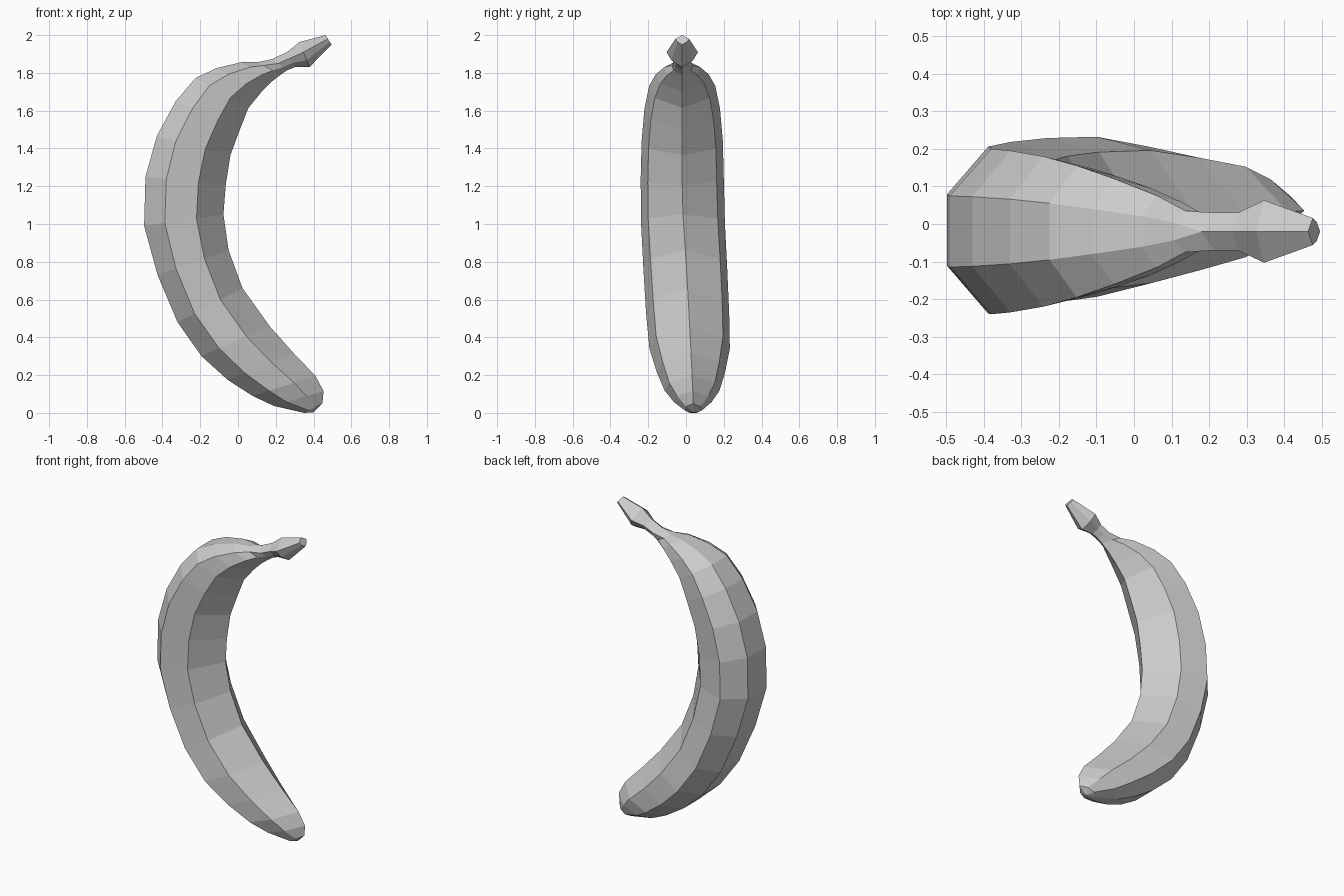
import bpy
import bmesh
from mathutils import Vector

# Remove the default cube
default_cube = bpy.data.objects.get("Cube")
if default_cube:
    bpy.data.objects.remove(default_cube, do_unlink=True)

# Material
skin = bpy.data.materials.new("plain_grey")
skin.use_nodes = True
grey = (0.6, 0.6, 0.6, 1.0)
skin.diffuse_color = grey
skin.node_tree.nodes["Principled BSDF"].inputs["Base Color"].default_value = grey

# Stations along the bend: outer x, outer z, inner x, inner z, half width
body_stations = [
    (.35, 0, .447, .05, .045),
    (.19, .037, .453, .116, .1),
    (.077, .09, .41, .196, .145),
    (-.055, .175, .294, .317, .18),
    (-.193, .3, .167, .46, .213),
    (-.32, .48, .024, .66, .22),
    (-.426, .73, -.05, .862, .222),
    (-.497, .99, -.077, 1.05, .222),
    (-.49, 1.25, -.065, 1.206, .22),
    (-.43, 1.465, -.04, 1.365, .215),
    (-.33, 1.65, .01, 1.5, .2),
    (-.225, 1.773, .055, 1.614, .175),
    (-.114, 1.825, .125, 1.7, .14),
    (.02, 1.857, .18, 1.755, .095),
    (.105, 1.857, .225, 1.79, .055),
]
stem_stations = [
    (.18, 1.873, .262, 1.815, .05),
    (.26, 1.91, .3, 1.83, .05),
    (.325, 1.963, .378, 1.83, .083),
    (.463, 2, .495, 1.95, .036),
]

# Cross-sections, half profile: (depth from outer to inner, share of half width)
body_profile = [(0, .43), (.26, 1), (.66, .83)]
stem_profile = [(0, 0), (.4, 1), (.72, .7)]


def sway(height):
    """Sideways drift of the centre line."""
    return max(-.02, .04 - .055 * height)


def add_ring(bm, station, profile):
    """Seven-point section, mirrored about the centre line, with an inner ridge."""
    ox, oz, ix, iz, half_width = station
    outer, inner = Vector((ox, 0, oz)), Vector((ix, 0, iz))
    centre = Vector((0, sway((oz + iz) / 2), 0))

    def point(depth, share):
        side = Vector((0, share * half_width, 0))
        return bm.verts.new(outer.lerp(inner, depth) + centre + side)

    ring = [point(depth, share) for depth, share in profile]
    ring.append(point(1, 0))
    ring += [point(depth, -share) for depth, share in reversed(profile)]
    return ring


# Skin stretched over the rings
bm = bmesh.new()
rings = [add_ring(bm, station, body_profile) for station in body_stations]
rings += [add_ring(bm, station, stem_profile) for station in stem_stations]
for lower, upper in zip(rings, rings[1:]):
    for i in range(len(lower)):
        j = (i + 1) % len(lower)
        bm.faces.new((lower[i], lower[j], upper[j], upper[i]))

# Blunt faceted tip at the bottom and flat cut at the stem end
tip = bm.verts.new((.4, sway(0), .003))
first = rings[0]
for i, vert in enumerate(first):
    bm.faces.new((vert, first[(i + 1) % len(first)], tip))
bm.faces.new(rings[-1])

# Merge the stem's top ridge and face everything outward
bmesh.ops.remove_doubles(bm, verts=bm.verts[:], dist=0.0001)
bmesh.ops.recalc_face_normals(bm, faces=bm.faces[:])

mesh = bpy.data.meshes.new("curved_fruit")
bm.to_mesh(mesh)
bm.free()
mesh.materials.append(skin)
fruit = bpy.data.objects.new("curved_fruit", mesh)
bpy.context.collection.objects.link(fruit)
